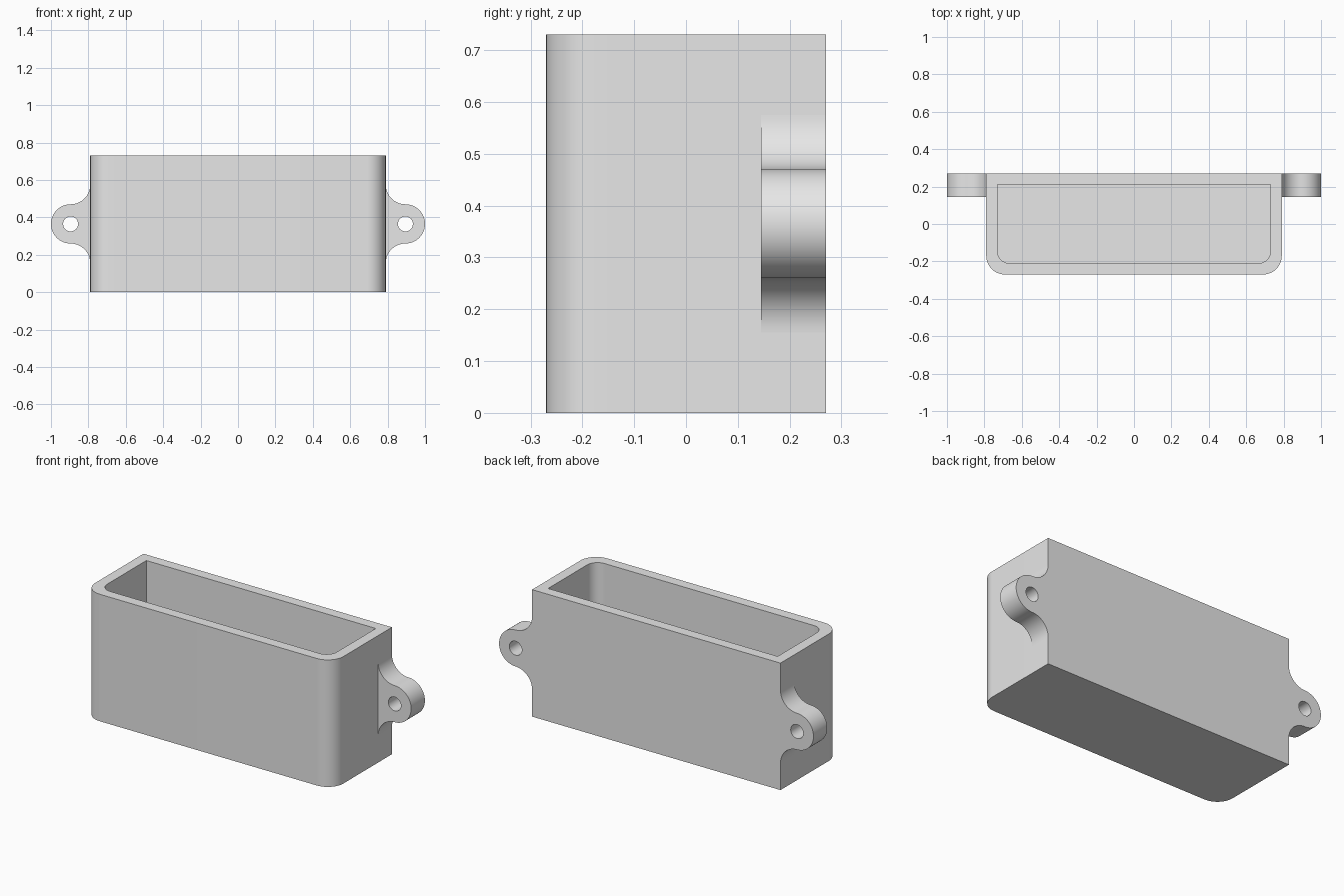
import bpy
import bmesh
from math import radians, sin, cos
from mathutils import Vector

if "Cube" in bpy.data.objects:
    bpy.data.objects.remove(bpy.data.objects["Cube"], do_unlink=True)

grey = bpy.data.materials.new("plain_grey")
grey.use_nodes = True
grey.diffuse_color = (0.8, 0.8, 0.8, 1)
grey.node_tree.nodes["Principled BSDF"].inputs["Base Color"].default_value = (0.8, 0.8, 0.8, 1)


def arc(cx, cy, r, start, end, steps):
    """Points along an arc, angles in degrees."""
    angles = [radians(start + (end - start) * i / steps) for i in range(steps + 1)]
    return [(cx + r * cos(a), cy + r * sin(a)) for a in angles]


def finish(bm, name):
    """Turn the bmesh into an object that is smooth except at sharp edges."""
    bmesh.ops.recalc_face_normals(bm, faces=bm.faces[:])
    for f in bm.faces:
        f.smooth = True
    for e in bm.edges:
        e.smooth = e.calc_face_angle(0) < radians(30)
    mesh = bpy.data.meshes.new(name)
    bm.to_mesh(mesh)
    bm.free()
    mesh.materials.append(grey)
    obj = bpy.data.objects.new(name, mesh)
    bpy.context.collection.objects.link(obj)


# Open box: square corners at the back, rounded corners at the front
W, D, H, WALL = 0.79, 0.27, 0.73, 0.06


def box_outline(w, d, r):
    return (arc(-w + r, -d + r, r, 180, 270, 14)
            + arc(w - r, -d + r, r, 270, 360, 14)
            + [(w, d), (-w, d)])


outer = box_outline(W, D, 0.1)
inner = box_outline(W - WALL, D - WALL, 0.065)
bm = bmesh.new()
rings = [[bm.verts.new((x, y, z)) for x, y in pts]
         for pts, z in ((outer, 0), (outer, H), (inner, H), (inner, WALL))]
for low, high in zip(rings, rings[1:]):
    for i in range(len(low)):
        bm.faces.new((low[i - 1], low[i], high[i], high[i - 1]))
bm.faces.new(rings[0])
bm.faces.new(rings[-1])
finish(bm, "open_box")

# Mounting ears: rounded tab with flared root and a screw hole
EAR_X, EAR_Z, R = 0.895, H / 2, 0.105
ROOT = W - 0.02
ear = ([(ROOT, EAR_Z - 2 * R)]
       + arc(EAR_X, EAR_Z - 2 * R, R, 180, 90, 16)
       + arc(EAR_X, EAR_Z, R, -90, 90, 32)[1:-1]
       + arc(EAR_X, EAR_Z + 2 * R, R, 270, 180, 16)
       + [(ROOT, EAR_Z + 2 * R)])
hole = arc(EAR_X, EAR_Z, 0.04, 0, 360, 32)[:-1]

for side, name in ((1, "left_mounting_ear"), (-1, "right_mounting_ear")):
    bm = bmesh.new()
    edges = []
    for loop in (ear, hole):
        vs = [bm.verts.new((side * x, D, z)) for x, z in loop]
        edges += [bm.edges.new((vs[i - 1], vs[i])) for i in range(len(vs))]
    bmesh.ops.triangle_fill(bm, edges=edges, use_beauty=True)
    grown = bmesh.ops.extrude_face_region(bm, geom=bm.faces[:])["geom"]
    moved = [g for g in grown if isinstance(g, bmesh.types.BMVert)]
    bmesh.ops.translate(bm, verts=moved, vec=Vector((0, -0.125, 0)))
    finish(bm, name)
